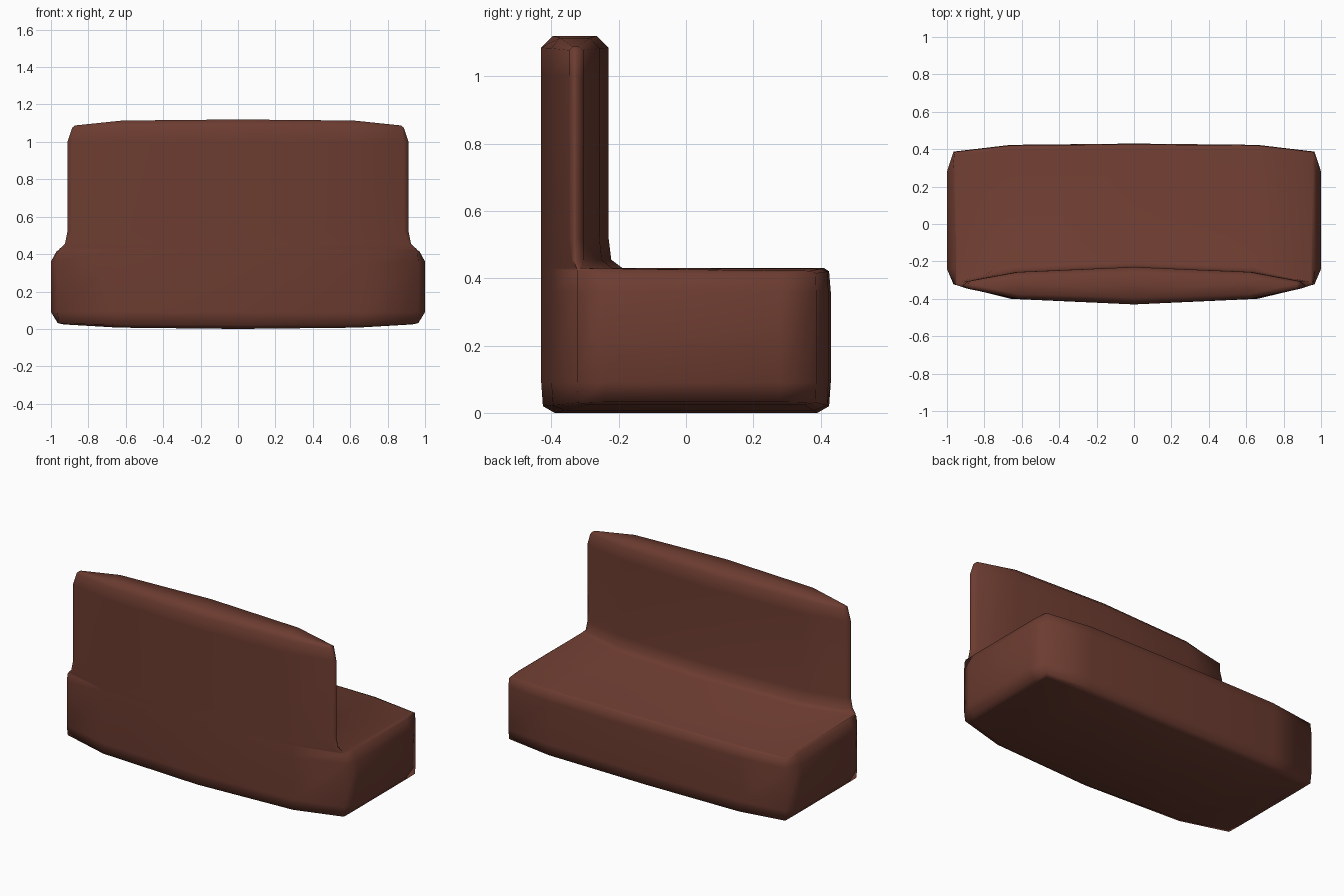
import bpy
import bmesh

if "Cube" in bpy.data.objects:
    bpy.data.objects.remove(bpy.data.objects["Cube"])

# Stations across the half width: centre, a, c, end (e).
# Each ring: (xa, xc, xe), y on backrest side, y on seat side, z
BASE_F, BASE_B = (-.43, -.40, -.323, -.24), (.43, .423, .387, .28)
BACK_F, BACK_B = (-.43, -.40, -.347, -.335), (-.23, -.257, -.305, -.325)
rings = [
    # underside and plinth
    ((.64, .93, .94), (-.39, -.36, -.29, -.22), (.39, .38, .35, .26), (0, .007, .024, .03)),
    ((.66, .96, .965), (-.425, -.395, -.32, -.24), (.425, .42, .385, .28), (.02, .022, .03, .033)),
    ((.66, .965, 1.0), BASE_F, BASE_B, (.09,) * 4),
    ((.66, .965, 1.0), BASE_F, BASE_B, (.36,) * 4),
    # seat rim
    ((.66, .96, .97), BASE_F, (.425, .42, .385, .28), (.42, .42, .415, .415)),
    ((.66, .955, .96), BASE_F, (.41, .40, .37, .27), (.43, .428, .422, .421)),
    # soft joint between seat and backrest
    ((.66, .945, .952), (-.43, -.40, -.326, -.325), (-.19, -.22, -.31, -.32), (.431, .431, .43, .43)),
    ((.64, .91, .925), (-.43, -.40, -.34, -.335), (-.222, -.25, -.305, -.325), (.455,) * 4),
    # backrest
    ((.63, .885, .912), BACK_F, BACK_B, (.52,) * 4),
    ((.63, .885, .912), BACK_F, BACK_B, (1.0,) * 4),
    ((.62, .88, .887), BACK_F, BACK_B, (1.085, 1.083, 1.077, 1.075)),
    ((.62, .87, .875), (-.395, -.375, -.336, -.333), (-.265, -.285, -.32, -.326), (1.12, 1.114, 1.088, 1.086)),
]


def outline(xs, front, rear, zs):
    """Closed plan outline, mirrored about x = 0."""
    x = (0,) + xs
    half = [(x[i], front[i], zs[i]) for i in range(4)]
    half += [(x[i], rear[i], zs[i]) for i in (3, 2, 1, 0)]
    return half + [(-px, py, pz) for px, py, pz in half[6:0:-1]]


def cap(bm, ring):
    """Close a ring with quads running front to rear."""
    for i in range(3):
        quad = (i, i + 1, 6 - i, 7 - i)
        for s in (1, -1):
            bm.faces.new([ring[(s * k) % 14] for k in quad])


# Loft the whole sofa upward through the rings
bm = bmesh.new()
loops = [[bm.verts.new(p) for p in outline(*r)] for r in rings]
for lo, hi in zip(loops, loops[1:]):
    for i in range(14):
        j = (i + 1) % 14
        bm.faces.new((lo[i], lo[j], hi[j], hi[i]))
cap(bm, loops[0])
cap(bm, loops[-1])
bmesh.ops.recalc_face_normals(bm, faces=bm.faces)
for f in bm.faces:
    f.smooth = True

mesh = bpy.data.meshes.new("sofa")
bm.to_mesh(mesh)
bm.free()
sofa = bpy.data.objects.new("sofa", mesh)
bpy.context.collection.objects.link(sofa)

# Brown upholstery
mat = bpy.data.materials.new("brown_upholstery")
mat.diffuse_color = (.15, .045, .03, 1)
mat.use_nodes = True
mat.node_tree.nodes["Principled BSDF"].inputs["Base Color"].default_value = mat.diffuse_color
mesh.materials.append(mat)
